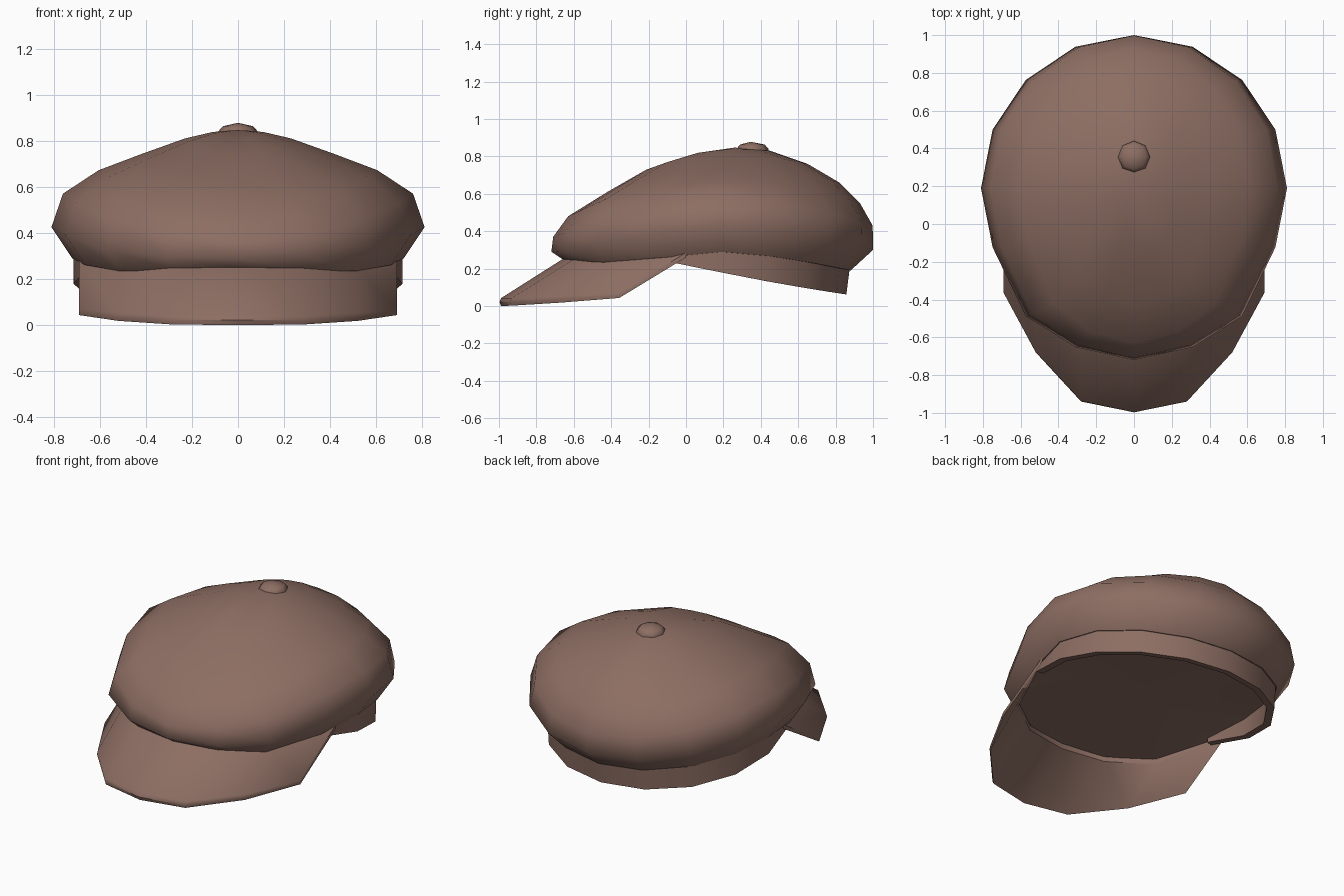
import bpy, bmesh, math

if "Cube" in bpy.data.objects:
    bpy.data.objects.remove(bpy.data.objects["Cube"])

N = 16
mat = bpy.data.materials.new("warm brown cloth")
mat.diffuse_color = (0.266, 0.156, 0.125, 1)
mat.use_nodes = True
mat.node_tree.nodes["Principled BSDF"].inputs["Base Color"].default_value = mat.diffuse_color
FRONT = (0, .345, .745, .925, 1)      # fuller front corners than an ellipse


def finish(bm, name, angle=40):
    bmesh.ops.recalc_face_normals(bm, faces=bm.faces[:])
    me = bpy.data.meshes.new(name)
    bm.to_mesh(me)
    bm.free()
    ob = bpy.data.objects.new(name, me)
    bpy.context.collection.objects.link(ob)
    me.materials.append(mat)
    bpy.ops.object.select_all(action='DESELECT')
    ob.select_set(True)
    bpy.context.view_layer.objects.active = ob
    bpy.ops.object.shade_smooth_by_angle(angle=math.radians(angle))
    return ob


def ring(bm, rx, yf, yc, yb, zf, zs, zb, dip=0, pf=2.0, pb=2.0):
    """Egg-shaped ring whose height differs at front, sides and back."""
    out = []
    for i in range(N):
        t = 2 * math.pi * i / N
        s, c = math.sin(t), math.cos(t)
        if c < -.01:
            k = FRONT[round(math.asin(min(1, -c)) / (math.pi / 8))]
            y = yc - (yc - yf) * k
            z = zs + (zf - zs) * abs(c) ** pf - dip * 4 * c * c * (1 - c * c)
        else:
            y, z = yc + (yb - yc) * c, zs + (zb - zs) * abs(c) ** pb
        out.append(bm.verts.new((rx * s, y, z)))
    return out


def bridge(bm, a, b, closed=True):
    n = len(a)
    for i in range(n if closed else n - 1):
        bm.faces.new((a[i], a[(i + 1) % n], b[(i + 1) % n], b[i]))


def fan(bm, a, co):
    v = bm.verts.new(co)
    for i in range(len(a)):
        bm.faces.new((a[i], a[(i + 1) % len(a)], v))


# Crown: puffed cloth dome (rx, y front, y centre, y back, z front, z side, z back)
profile = [
    (.72, -.66, .19, .88, .25, .29, .19, .028, 1.0, 1.5),
    (.81, -.72, .19, 1.0, .29, .425, .30, .03),
    (.76, -.71, .19, .998, .37, .57, .43, .015),
    (.605, -.63, .19, .93, .48, .672, .55),
    (.42, -.42, .21, .82, .61, .742, .66),
    (.23, -.21, .23, .65, .73, .81, .76),
    (.11, 0, .25, .45, .80, .838, .83),
]
bm = bmesh.new()
rings = [ring(bm, *p) for p in profile]
for a, b in zip(rings, rings[1:]):
    bridge(bm, a, b)
fan(bm, rings[-1], (0, .26, .847))
finish(bm, "crown", 80)

# Lining closing the underside of the crown
bm = bmesh.new()
fan(bm, ring(bm, *profile[0]), (0, .15, .225))
finish(bm, "lining", 60)

# Head band: thick strip around the back, sloping down to the rear
bm = bmesh.new()
loops = []
for d, low in ((0, False), (0, True), (.045, True), (.045, False)):
    r = ring(bm, .715 - d, -.63 + d, .19, .875 - d, .265, .305, .2, 0, 1.0, 1.5)
    for v in r:
        if low:
            y = v.co.y
            v.co.z = .18 - .2 * (y - .19) + .04 * max(0, y - .19) ** 2
            v.co.y -= .02 * max(0, y)
    loops.append(r[11:] + r[:6])
    bmesh.ops.delete(bm, geom=r[6:11], context='VERTS')
for i in range(4):
    bridge(bm, loops[i], loops[(i + 1) % 4], False)
for e in (0, -1):
    bm.faces.new([l[e] for l in loops])
finish(bm, "head_band", 35)

# Visor: (x, outer y, outer z, inner y, inner z, thickness)
half = [
    (.69, -.365, .043, 0, .26, .025),
    (.52, -.68, .018, -.42, .20, .035),
    (.28, -.94, .002, -.60, .21, .04),
    (0, -.997, 0, -.65, .215, .042),
]
stations = half + [(-p[0],) + p[1:] for p in reversed(half[:3])]
bm = bmesh.new()
sections = []
for x, yo, zo, yi, zi, th in stations:
    sections.append([bm.verts.new(c) for c in (
        (x, yo + .008, zo), (x, yo, zo + th * .5), (x, yo + .008, zo + th),
        (x, yi, zi + th), (x, yi, zi))])
for a, b in zip(sections, sections[1:]):
    bridge(bm, a, b)
bm.faces.new(sections[0])
bm.faces.new(sections[-1])
finish(bm, "visor", 40)

# Button on top: eight-sided low dome
bm = bmesh.new()
levels = []
for r, z in ((.085, .825), (.085, .841), (.066, .863)):
    levels.append([bm.verts.new((r * math.sin(k * math.pi / 4),
                                 .355 + r * math.cos(k * math.pi / 4), z))
                   for k in range(8)])
bridge(bm, levels[0], levels[1])
bridge(bm, levels[1], levels[2])
fan(bm, levels[2], (0, .345, .878))
bm.faces.new(levels[0])
finish(bm, "button", 50)
